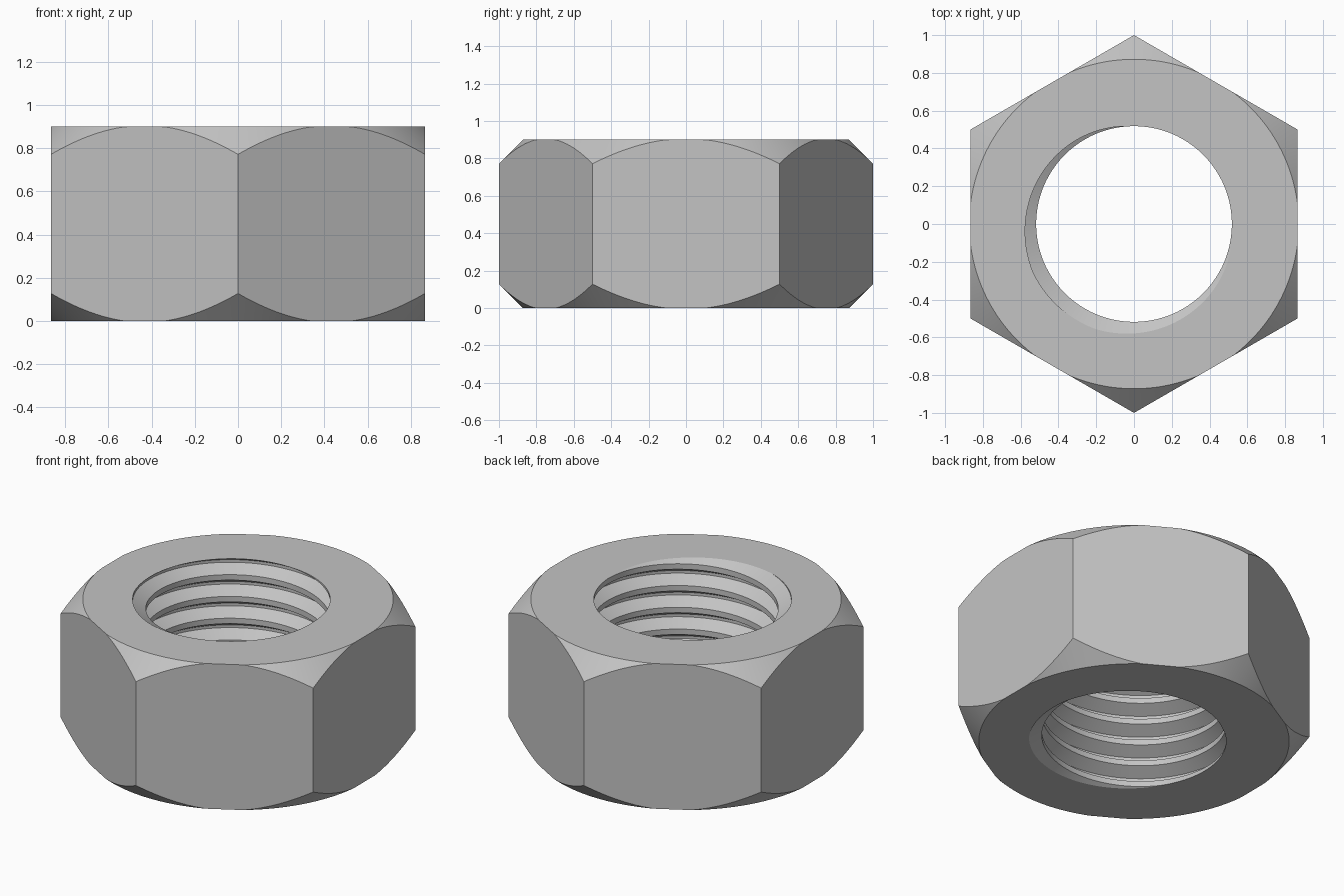
import bpy
import bmesh
from math import pi, cos, sin, radians

cube = bpy.data.objects.get("Cube")
if cube:
    bpy.data.objects.remove(cube, do_unlink=True)

HEIGHT = 0.9
APOTHEM = 0.866        # half the width across flats
CHAMFER_R = 0.872      # radius where the 45 degree chamfer meets the end faces
MINOR, MAJOR = 0.518, 0.592
PITCH = 0.135
START = radians(228)   # angle where the groove centre leaves the top face
COLUMNS = 240
# thread profile over one pitch: (fraction of pitch from groove centre, radius)
PROFILE = [(-0.375, MINOR), (-0.0625, MAJOR), (0.0625, MAJOR), (0.375, MINOR)]


def thread_radius(angle, z):
    """Radius of the threaded hole at an angle and height."""
    f = (z - HEIGHT) / PITCH - (angle - START) / (2 * pi)
    f = abs(f - round(f))
    t = min(max((f - 0.0625) / 0.3125, 0), 1)
    return MAJOR + (MINOR - MAJOR) * t


def column(angle):
    """Closed half section of the nut at one angle, as (radius, height)."""
    points = []
    # threaded bore, from bottom to top, trimmed by the end faces
    for turn in range(-9, 3):
        for f, r in PROFILE:
            z = HEIGHT + PITCH * (turn + f + (angle - START) / (2 * pi))
            if z <= 0 or z >= HEIGHT:
                z = min(max(z, 0), HEIGHT)
                r = thread_radius(angle, z)
            points.append((r, z))
    # hexagonal outside with a conical chamfer at both ends
    side = APOTHEM / cos((angle + pi / 6) % (pi / 3) - pi / 6)
    rim = min(CHAMFER_R, side)
    drop = side - rim
    points += [(rim, HEIGHT), (side, HEIGHT - drop), (side, drop), (rim, 0)]
    return points


# nut: sections joined around the axis
bm = bmesh.new()
rings = []
for i in range(COLUMNS + 1):
    a = 2 * pi * i / COLUMNS
    rings.append([bm.verts.new((r * cos(a), r * sin(a), z)) for r, z in column(a)])
for left, right in zip(rings, rings[1:]):
    for j in range(len(left)):
        k = (j + 1) % len(left)
        bm.faces.new((left[j], right[j], right[k], left[k]))
bmesh.ops.remove_doubles(bm, verts=bm.verts, dist=0.00005)
bmesh.ops.recalc_face_normals(bm, faces=bm.faces)

mesh = bpy.data.meshes.new("hex_nut")
bm.to_mesh(mesh)
bm.free()
nut = bpy.data.objects.new("hex_nut", mesh)
bpy.context.collection.objects.link(nut)

# plain grey metal
steel = bpy.data.materials.new("steel_grey")
steel.use_nodes = True
steel.diffuse_color = (0.55, 0.55, 0.55, 1)
steel.node_tree.nodes["Principled BSDF"].inputs["Base Color"].default_value = (0.55, 0.55, 0.55, 1)
mesh.materials.append(steel)

# smooth round faces, keep the edges crisp
bpy.ops.object.select_all(action="DESELECT")
nut.select_set(True)
bpy.context.view_layer.objects.active = nut
bpy.ops.object.shade_smooth_by_angle(angle=radians(25))
